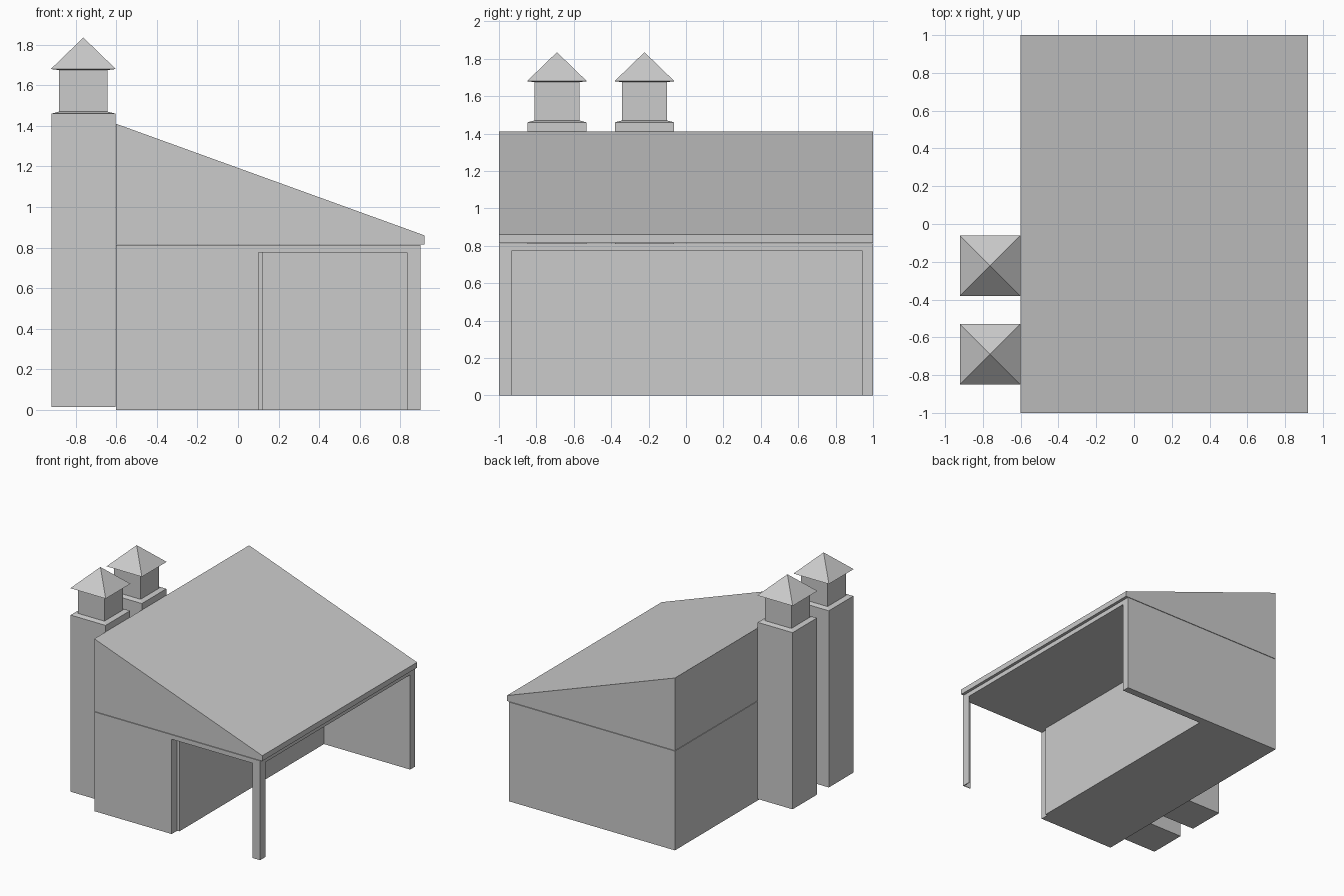
import bpy, bmesh

if "Cube" in bpy.data.objects:
    bpy.data.objects.remove(bpy.data.objects["Cube"])


def finish(name, bm):
    bmesh.ops.recalc_face_normals(bm, faces=bm.faces)
    mesh = bpy.data.meshes.new(name)
    bm.to_mesh(mesh)
    bm.free()
    obj = bpy.data.objects.new(name, mesh)
    bpy.context.collection.objects.link(obj)
    return obj


def prism(name, profile, axis, lo, hi):
    """Extrude a 2D profile: axis 'y' takes (x, z) points, axis 'z' takes (x, y)."""
    bm = bmesh.new()
    place = (lambda a, b: (a, lo, b)) if axis == 'y' else (lambda a, b: (a, b, lo))
    face = bm.faces.new([bm.verts.new(place(a, b)) for a, b in profile])
    out = bmesh.ops.extrude_face_region(bm, geom=[face])
    verts = [g for g in out['geom'] if isinstance(g, bmesh.types.BMVert)]
    shift = (0, hi - lo, 0) if axis == 'y' else (0, 0, hi - lo)
    bmesh.ops.translate(bm, verts=verts, vec=shift)
    return finish(name, bm)


def chimney(name, cx, cy):
    """Square rings stacked from the base up, closed by a pyramid cap."""
    rings = [(0.158, 0.015), (0.158, 1.46), (0.12, 1.47),
             (0.12, 1.675), (0.16, 1.68)]
    bm = bmesh.new()
    prev = None
    for h, z in rings:
        ring = [bm.verts.new((cx + sx * h, cy + sy * h, z))
                for sx, sy in ((-1, -1), (1, -1), (1, 1), (-1, 1))]
        if prev is None:
            bm.faces.new(ring)
        else:
            for i in range(4):
                j = (i + 1) % 4
                bm.faces.new((prev[i], prev[j], ring[j], ring[i]))
        prev = ring
    apex = bm.verts.new((cx, cy, 1.835))
    for i in range(4):
        bm.faces.new((prev[i], prev[(i + 1) % 4], apex))
    return finish(name, bm)


HEAD, WALL_TOP, ROOF_BASE = 0.775, 0.812, 0.816

# Enclosed room, projecting porch partition and porch back wall in one plan outline
prism("house_walls", [(-0.6, -1), (0.10, -1), (0.10, -0.93), (0.12, -0.93),
                      (0.12, 0.94), (0.90, 0.94), (0.90, 1), (-0.6, 1)],
      'z', 0, HEAD)

# Ceiling slab and lintels over room and porch
prism("ceiling_slab", [(-0.6, -1), (0.90, -1), (0.90, 1), (-0.6, 1)],
      'z', HEAD, WALL_TOP)

# Thin angle-shaped corner post
t = 0.006
prism("corner_post", [(0.832, -1), (0.90, -1), (0.90, -0.93), (0.90 - t, -0.93),
                      (0.90 - t, -1 + t), (0.832, -1 + t)], 'z', 0, HEAD)

# Single-slope roof
prism("roof", [(-0.6, ROOF_BASE), (0.92, ROOF_BASE), (0.92, 0.86), (-0.6, 1.41)],
      'y', -1, 1)

# Pair of capped chimneys
for label, y in (("front", -0.69), ("rear", -0.222)):
    chimney(label + "_chimney", -0.762, y)
